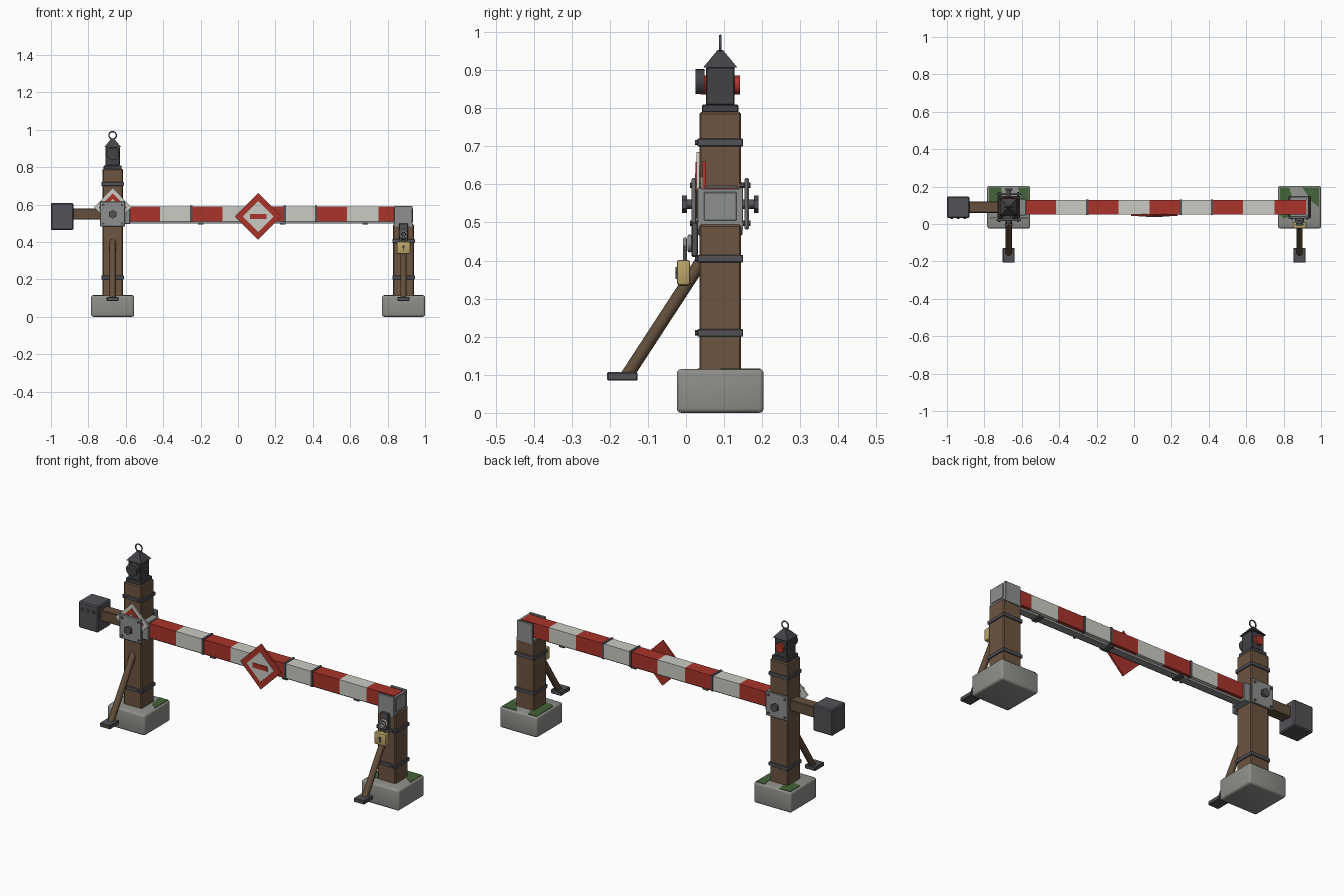
import bpy, bmesh, math
from mathutils import Vector, Matrix

if "Cube" in bpy.data.objects:
    bpy.data.objects.remove(bpy.data.objects["Cube"])

def mat(name, r, g, b):
    m = bpy.data.materials.new(name)
    m.diffuse_color = (r, g, b, 1)
    m.use_nodes = True
    m.node_tree.nodes["Principled BSDF"].inputs["Base Color"].default_value = m.diffuse_color
    return m

RED = mat("signal red", .40, .033, .024)
WHITE = mat("off white", .60, .60, .55)
WOOD = mat("post wood", .150, .090, .052)
POLE = mat("pole wood", .125, .078, .045)
IRON = mat("dark iron", .085, .082, .092)
BLACK = mat("lantern iron", .055, .055, .062)
STEEL = mat("grey steel", .27, .28, .28)
STONE = mat("concrete", .27, .275, .255)
BRASS = mat("brass", .50, .38, .14)
MOSS = mat("moss green", .06, .125, .04)

def finish(name, bm, *mats, smooth=False):
    bmesh.ops.recalc_face_normals(bm, faces=bm.faces)
    me = bpy.data.meshes.new(name)
    bm.to_mesh(me)
    bm.free()
    for m in mats:
        me.materials.append(m)
    ob = bpy.data.objects.new(name, me)
    bpy.context.collection.objects.link(ob)
    if smooth:
        bpy.ops.object.select_all(action='DESELECT')
        ob.select_set(True)
        bpy.context.view_layer.objects.active = ob
        bpy.ops.object.shade_smooth_by_angle(angle=math.radians(35))
    return ob

def box_bm(x0, x1, y0, y1, z0, z1):
    bm = bmesh.new()
    c = ((x0 + x1) / 2, (y0 + y1) / 2, (z0 + z1) / 2)
    bmesh.ops.create_cube(bm, size=1, matrix=Matrix.Translation(c) @ Matrix.Diagonal((x1 - x0, y1 - y0, z1 - z0, 1)))
    return bm

def box(name, xs, ys, zs, m, bevel=0, seg=1):
    bm = box_bm(*xs, *ys, *zs)
    if bevel:
        bmesh.ops.bevel(bm, geom=bm.edges[:], offset=bevel, segments=seg, affect='EDGES', profile=.5)
    return finish(name, bm, m, smooth=seg > 1)

def rod(name, a, b, r, m, n=16, r2=None):
    a, b = Vector(a), Vector(b)
    d = b - a
    bm = bmesh.new()
    mx = Matrix.Translation((a + b) / 2) @ d.to_track_quat('Z', 'Y').to_matrix().to_4x4()
    bmesh.ops.create_cone(bm, cap_ends=True, segments=n, radius1=r, radius2=r if r2 is None else r2,
                          depth=d.length, matrix=mx)
    return finish(name, bm, m, smooth=n > 8)

def prism(name, pts, d, m):
    """Extrude a flat polygon by vector d."""
    bm = bmesh.new()
    f = bm.faces.new([bm.verts.new(p) for p in pts])
    g = bmesh.ops.extrude_face_region(bm, geom=[f])
    bmesh.ops.translate(bm, verts=[v for v in g['geom'] if isinstance(v, bmesh.types.BMVert)], vec=d)
    return finish(name, bm, m)

def diamond(name, x, z, h, y0, y1, m):
    prism(name, [(x - h, y0, z), (x, y0, z + h), (x + h, y0, z), (x, y0, z - h)], (0, y1 - y0, 0), m)

def ring(name, c, r, t, m):
    bpy.ops.mesh.primitive_torus_add(location=c, rotation=(math.pi / 2, 0, 0), major_radius=r, minor_radius=t,
                                     major_segments=24, minor_segments=8)
    ob = bpy.context.object
    ob.name = name
    ob.data.materials.append(m)
    bpy.ops.object.shade_smooth_by_angle(angle=math.radians(60))

LX, RX, CY = -.67, .885, .09

# Posts, concrete footings, straps and braces
for side, x, top, straps in (("left", LX, .79, (.21, .71)), ("right", RX, .495, (.21, .405))):
    box(side + "_footing", (x - .115, x + .115), (CY - .114, CY + .114), (0, .115), STONE, .012, 3)
    box(side + "_post", (x - .055, x + .055), (CY - .055, CY + .055), (.11, top), WOOD, .005)
    for z in straps:
        box(side + "_strap", (x - .06, x + .06), (CY - .06, CY + .06), (z - .01, z + .01), IRON, .002)
        for sx in (-.04, .04):
            rod(side + "_strap_bolt", (x + sx, .032, z), (x + sx, .023, z), .007, IRON, 6)
    rod(side + "_brace", (x, .045, .405), (x, -.155, .098), .017, POLE, 12)
    box(side + "_brace_foot", (x - .032, x + .032), (-.207, -.127), (.085, .107), IRON, .003)

# Moss patches on the footings
for pts in ([(-.775, .195), (-.71, .195), (-.70, .13), (-.735, .10), (-.775, .11)],
            [(-.62, .195), (-.565, .195), (-.565, .08), (-.60, .11)],
            [(.78, .195), (.83, .195), (.85, .13), (.84, .04), (.80, .03), (.78, .05)],
            [(.90, .195), (.99, .195), (.99, .09), (.95, .12)]):
    prism("moss_patch", [(x, y, .113) for x, y in pts], (0, 0, .004), MOSS)

# Barrier arm with red and white stripes
S0, STEP = -.583, 1.5 / 9
bm = box_bm(S0, .92, .052, .128, .51, .59)
for i in range(1, 9):
    bmesh.ops.bisect_plane(bm, geom=bm.verts[:] + bm.edges[:] + bm.faces[:],
                           plane_co=(S0 + i * STEP, 0, 0), plane_no=(1, 0, 0))
for f in bm.faces:
    i = int((f.calc_center_median().x - S0) / STEP + 1e-4)
    f.material_index = min(max(i, 0), 8) % 2
finish("barrier_arm", bm, RED, WHITE)
for x in (-.25, .25, .417):
    box("arm_band", (x - .006, x + .006), (.048, .132), (.506, .594), IRON)
box("arm_under_rail", (-.6, .84), (.07, .11), (.498, .511), STEEL)
for x in (-.2, .24, .68):
    box("rail_clip", (x - .015, x + .015), (.062, .118), (.494, .504), IRON)
box("arm_collar", (-.62, -.578), (.045, .135), (.495, .597), STEEL, .003)

# Counterweight on its wooden stub
box("counter_stub", (-.9, -.6), (.06, .12), (.52, .58), POLE, .003)
box("counterweight", (-1, -.88), (.032, .148), (.463, .609), IRON, .006)
for x in (-.975, -.94, -.905):
    rod("counterweight_bolt", (x, .034, .572), (x, .026, .572), .008, IRON, 6)

# Pivot plates with axle
for sy, tag in ((-1, "front"), (1, "back")):
    Y = lambda d: CY + sy * d
    box(tag + "_pivot_plate", (LX - .067, LX + .067), sorted((Y(.064), Y(.075))), (.482, .617), STEEL, .003)
    rod(tag + "_axle", (LX, Y(.05), .548), (LX, Y(.092), .548), .012, IRON)
    rod(tag + "_axle_nut", (LX, Y(.088), .548), (LX, Y(.101), .548), .023, IRON, 6)
    for dx in (-.05, .05):
        for dz in (-.05, .05):
            rod(tag + "_plate_bolt", (LX + dx, Y(.05), .548 + dz), (LX + dx, Y(.08), .548 + dz), .007, IRON, 6)

# Rest cradle on the right post
for ys, tag in (((.03, .042), "front"), ((.138, .15), "back")):
    box(tag + "_cradle_plate", (.835, .932), ys, (.483, .592), STEEL, .002)
box("cradle_floor", (.835, .932), (.03, .15), (.483, .5), STEEL)
box("cradle_end", (.92, .932), (.04, .14), (.49, .588), STEEL)
box("cradle_end_panel", (.93, .936), (.047, .133), (.505, .58), STEEL, .002)

# Diamond sign on the arm
diamond("arm_sign", .108, .537, .125, .043, .053, RED)
diamond("arm_sign_face", .108, .537, .083, .040, .044, WHITE)
box("arm_sign_bar", (.063, .153), (.037, .041), (.524, .55), RED)

# Small diamond sign on the left post
diamond("post_sign", LX, .585, .1, .028, .036, WHITE)
diamond("post_sign_border", LX, .585, .074, .0255, .029, RED)
diamond("post_sign_face", LX, .585, .044, .0235, .026, WHITE)

# Lantern
box("lantern_base", (LX - .048, LX + .048), (CY - .048, CY + .048), (.788, .81), BLACK, .003)
box("lantern_body", (LX - .038, LX + .038), (CY - .038, CY + .038), (.808, .908), BLACK, .003)
bm = bmesh.new()
bmesh.ops.create_cone(bm, cap_ends=True, segments=4, radius1=.064, radius2=.009, depth=.047,
                      matrix=Matrix.Translation((LX, CY, .93)) @ Matrix.Rotation(math.pi / 4, 4, 'Z'))
finish("lantern_roof", bm, BLACK)
ring("lantern_ring", (LX, CY, .970), .020, .0035, IRON)
rod("lantern_front_lens", (LX, .055, .861), (LX, .038, .861), .025, RED, 20)
rod("lantern_front_hood", (LX, .048, .87), (LX, .025, .87), .033, BLACK, 20)
rod("lantern_back_lens", (LX, .125, .861), (LX, .142, .861), .025, RED, 20)

# Hasp and padlock
box("hasp_plate", (RX - .024, RX + .024), (.014, .032), (.41, .50), IRON, .003)
ring("hasp_staple", (RX, .010, .445), .018, .006, STEEL)
for dx in (-.016, .016):
    rod("shackle_leg", (RX + dx, -.003, .39), (RX + dx, -.003, .44), .005, STEEL, 10)
ring("shackle_bow", (RX, -.003, .44), .016, .005, STEEL)
box("padlock_body", (RX - .036, RX + .036), (-.024, .011), (.335, .402), BRASS, .007, 2)
rod("padlock_keyhole", (RX, -.02, .375), (RX, -.028, .375), .008, IRON, 12)
box("padlock_key_slot", (RX - .003, RX + .003), (-.027, -.02), (.352, .375), IRON)
